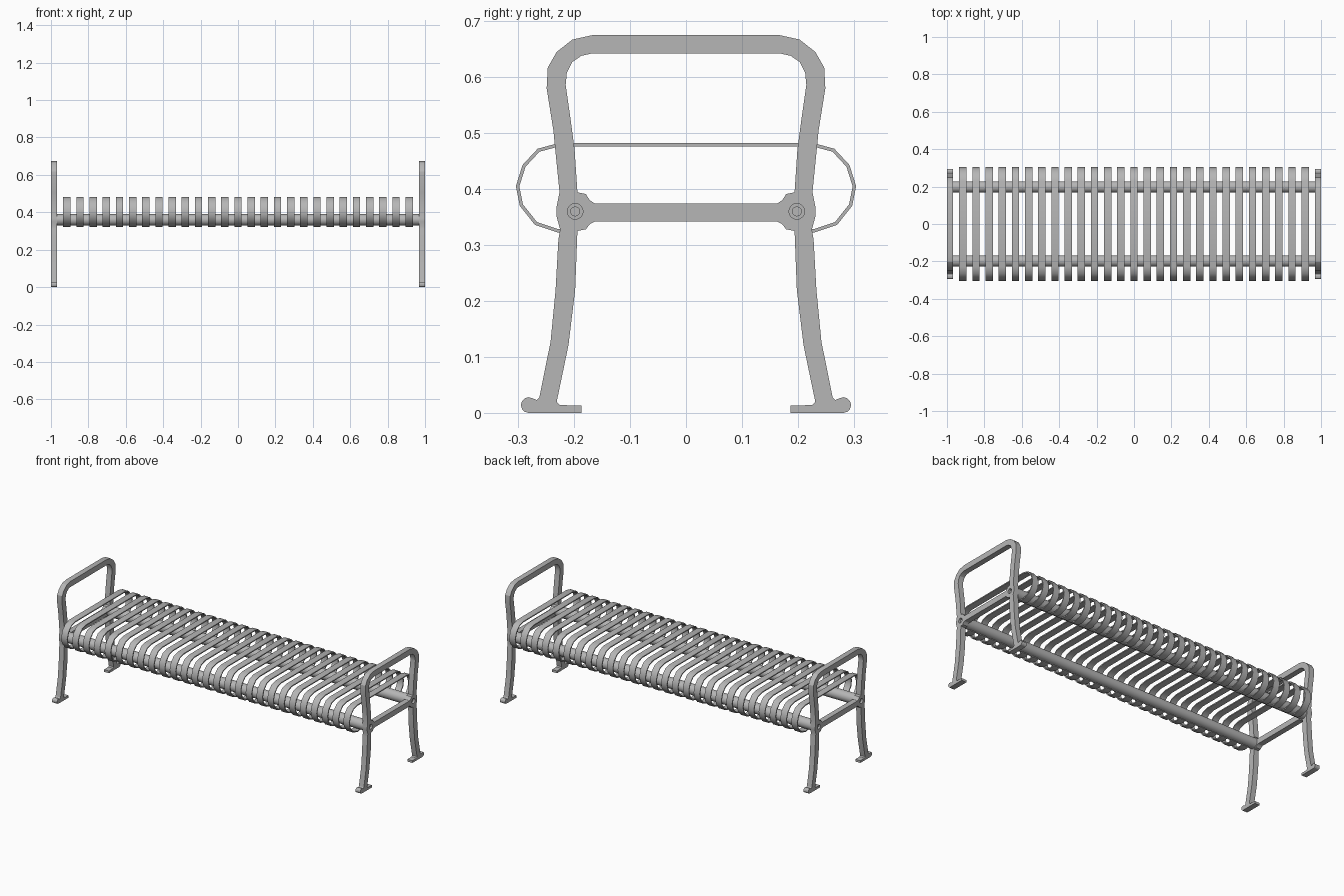
import bpy
from math import pi, cos, sin, radians

if "Cube" in bpy.data.objects:
    bpy.data.objects.remove(bpy.data.objects["Cube"], do_unlink=True)

metal = bpy.data.materials.new("grey_metal")
GREY = (0.47, 0.47, 0.47, 1)
metal.use_nodes = True
metal.diffuse_color = GREY
metal.node_tree.nodes["Principled BSDF"].inputs["Base Color"].default_value = GREY

ROD_Y, ROD_Z, ROD_R = 0.198, 0.36, 0.03
FRAME_X, FRAME_HALF = 0.984, 0.016
SLATS, SLAT_SPAN, SLAT_WIDTH = 27, 1.83, 0.039


def finish(obj, angle=40):
    """Bake curve or modifiers to a mesh, then shade it."""
    bpy.ops.object.select_all(action="DESELECT")
    obj.select_set(True)
    bpy.context.view_layer.objects.active = obj
    bpy.ops.object.convert(target="MESH")
    obj = bpy.context.object
    obj.data.materials.clear()
    obj.data.materials.append(metal)
    bpy.ops.object.shade_smooth_by_angle(angle=radians(angle))
    return obj


def add(name, data):
    obj = bpy.data.objects.new(name, data)
    bpy.context.collection.objects.link(obj)
    return obj


def mirrored(half):
    """Complete a half profile with its reflection in the vertical axis."""
    return half + [(-u, v) for u, v in reversed(half)]


def circle(u, v, r, n=16):
    return [(u + r * cos(2 * pi * i / n), v + r * sin(2 * pi * i / n)) for i in range(n)]


def rod(name, x, y, radius, depth, sides):
    bpy.ops.mesh.primitive_cylinder_add(vertices=sides, radius=radius, depth=depth,
                                        location=(x, y, ROD_Z), rotation=(0, pi / 2, 0))
    bpy.context.object.name = name
    finish(bpy.context.object)


# End frames: flat plates with arm loop, rod bosses, stretcher, legs and feet
toe = [(0.281 + 0.014 * cos(a), 0.014 + 0.014 * sin(a))
       for a in [radians(d) for d in range(120, -91, -30)]]
outer = mirrored(
    [(0.167, 0.675), (0.203, 0.667), (0.231, 0.645), (0.247, 0.617), (0.249, 0.58),
     (0.237, 0.505), (0.226, 0.394), (0.231, 0.369), (0.231, 0.35), (0.225, 0.328),
     (0.228, 0.31), (0.233, 0.22), (0.242, 0.127), (0.262, 0.028), (0.267, 0.023)]
    + toe +
    [(0.187, 0), (0.187, 0.013), (0.226, 0.014), (0.231, 0.02), (0.21, 0.121),
     (0.198, 0.22), (0.194, 0.325), (0.179, 0.328), (0.172, 0.337), (0.163, 0.342)])
opening = mirrored(
    [(0.169, 0.642), (0.187, 0.638), (0.203, 0.627), (0.213, 0.607), (0.215, 0.586),
     (0.206, 0.523), (0.199, 0.47), (0.194, 0.394), (0.179, 0.391), (0.172, 0.38),
     (0.163, 0.374)])
bolt_holes = [circle(s * ROD_Y, ROD_Z, 0.014) for s in (-1, 1)]

for side, name in ((1, "left"), (-1, "right")):
    curve = bpy.data.curves.new(name + "_end_frame", "CURVE")
    curve.dimensions = "2D"
    curve.fill_mode = "BOTH"
    curve.extrude = FRAME_HALF
    for loop in [outer, opening] + bolt_holes:
        spline = curve.splines.new("POLY")
        spline.points.add(len(loop) - 1)
        for point, (u, v) in zip(spline.points, loop):
            point.co = (u, v, 0, 1)
        spline.use_cyclic_u = True
    frame = add(name + "_end_frame", curve)
    frame.location.x = side * FRAME_X
    frame.rotation_euler = (pi / 2, 0, pi / 2)
    finish(frame, 25)

    # Bolt heads sunk in the frame bosses
    for y, end in ((-ROD_Y, "front"), (ROD_Y, "back")):
        rod(f"{name}_{end}_bolt", side * 0.98, y, 0.009, 0.024, 12)

# Long support rods between the frames
for y, end in ((-ROD_Y, "front"), (ROD_Y, "back")):
    rod(end + "_rod", 0, y, ROD_R, 2 * (FRAME_X - FRAME_HALF) + 0.004, 24)

# Seat slats: thin bands curling under both rods
band = mirrored([(-0.198, 0.326), (-0.228, 0.322), (-0.27, 0.336), (-0.297, 0.37),
                 (-0.304, 0.405), (-0.292, 0.443), (-0.265, 0.472), (-0.228, 0.482)])
verts = [(x, y, z) for y, z in band
         for x in (-(SLAT_SPAN + SLAT_WIDTH) / 2, -(SLAT_SPAN - SLAT_WIDTH) / 2)]
faces = [(2 * i, 2 * i + 1, 2 * i + 3, 2 * i + 2) for i in range(len(band) - 1)]
mesh = bpy.data.meshes.new("seat_slats")
mesh.from_pydata(verts, [], faces)
slats = add("seat_slats", mesh)
solid = slats.modifiers.new("thickness", "SOLIDIFY")
solid.thickness = 0.006
solid.offset = -1
solid.use_even_offset = True
array = slats.modifiers.new("row", "ARRAY")
array.count = SLATS
array.use_relative_offset = False
array.use_constant_offset = True
array.constant_offset_displace = (SLAT_SPAN / (SLATS - 1), 0, 0)
finish(slats)
